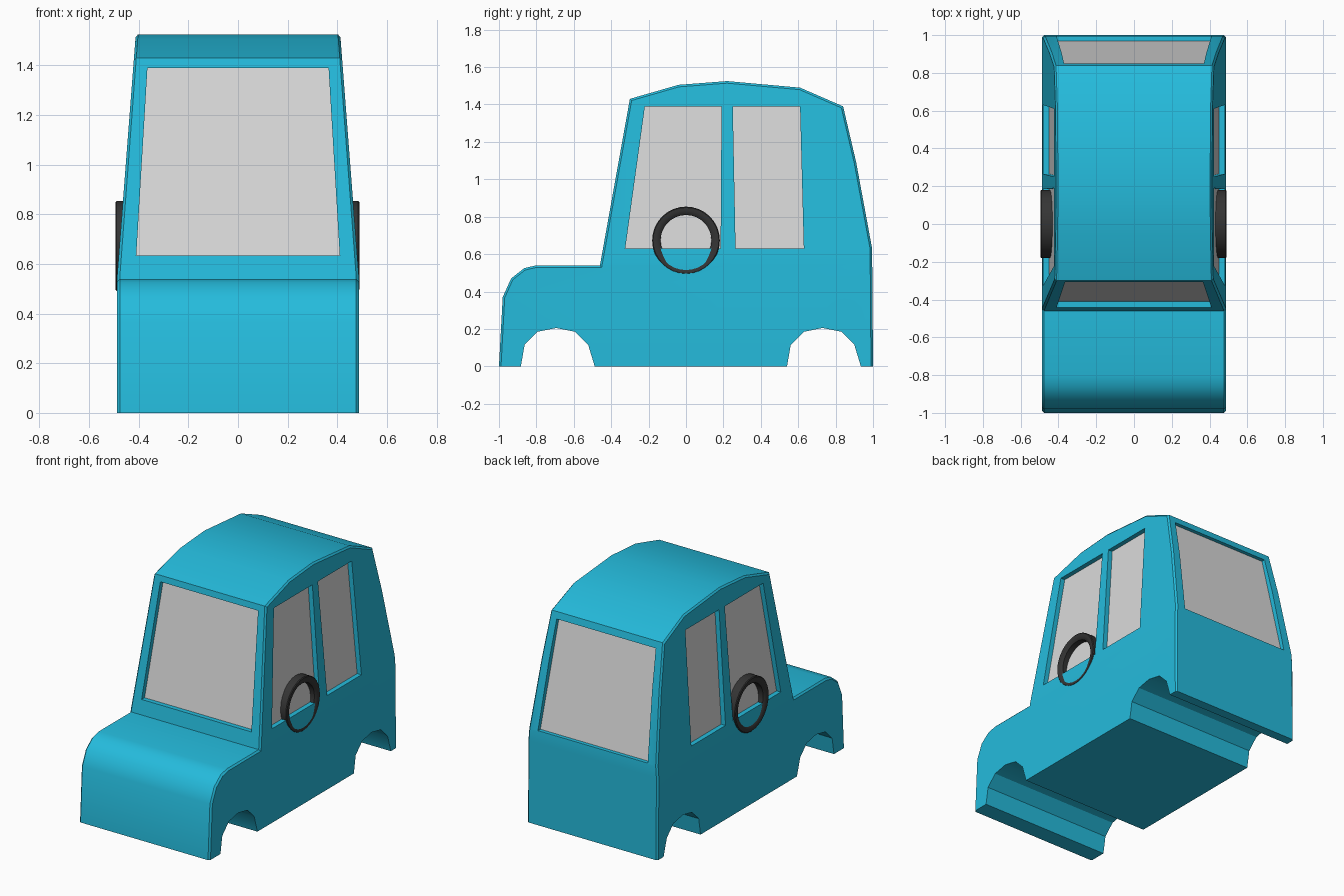
import bpy, bmesh, math
from mathutils import Vector

if "Cube" in bpy.data.objects:
    bpy.data.objects.remove(bpy.data.objects["Cube"])


def material(name, rgb):
    m = bpy.data.materials.new(name)
    m.diffuse_color = (*rgb, 1)
    m.use_nodes = True
    m.node_tree.nodes["Principled BSDF"].inputs["Base Color"].default_value = m.diffuse_color
    return m


TEAL = material("teal paint", (0.018, 0.50, 0.72))
GLASS = material("pale grey glass", (0.70, 0.70, 0.70))
BLACK = material("black rubber", (0.035, 0.035, 0.035))


def make(name, bm, mat, smooth=False):
    bmesh.ops.recalc_face_normals(bm, faces=bm.faces[:])
    me = bpy.data.meshes.new(name)
    bm.to_mesh(me)
    bm.free()
    ob = bpy.data.objects.new(name, me)
    bpy.context.collection.objects.link(ob)
    me.materials.append(mat)
    if smooth:
        smooth_by_angle(ob)
    return ob


def smooth_by_angle(ob):
    bpy.ops.object.select_all(action='DESELECT')
    ob.select_set(True)
    bpy.context.view_layer.objects.active = ob
    bpy.ops.object.shade_smooth_by_angle(angle=math.radians(32))


BELT, WIDE, SLOPE = 0.55, 0.487, 0.077


def half_width(z):
    return WIDE - max(0, z - BELT) * SLOPE


# body: side profile (y, z), upper outline then wheel arches along the bottom
upper = [(-1, 0), (-0.98, 0.37), (-0.935, 0.47), (-0.865, 0.525), (-0.80, 0.54), (-0.46, 0.54),
         (-0.30, 1.43), (-0.04, 1.505), (0.22, 1.525), (0.61, 1.49), (0.84, 1.39),
         (0.91, 1.09), (0.995, 0.63), (1, 0)]
arch = [(-0.19, 0), (-0.17, 0.115), (-0.10, 0.185), (0, 0.205),
        (0.10, 0.185), (0.17, 0.115), (0.205, 0)]
lower = [(0.73 - y, z) for y, z in reversed([(-y, z) for y, z in arch])]
lower = sorted([(0.73 + y, z) for y, z in arch], reverse=True) + \
        sorted([(-0.693 + y, z) for y, z in arch], reverse=True)
profile = upper + lower

bm = bmesh.new()
sides = [[bm.verts.new((s * WIDE, y, z)) for y, z in profile] for s in (-1, 1)]
n = len(profile)
for i in range(n):
    j = (i + 1) % n
    bm.faces.new((sides[0][i], sides[0][j], sides[1][j], sides[1][i]))
for ring in sides:
    bm.faces.new(ring)
bmesh.ops.recalc_face_normals(bm, faces=bm.faces[:])
# small chamfer along the upper outline
rim = [bm.edges.get((ring[i], ring[i + 1])) for ring in sides for i in range(len(upper) - 1)]
bmesh.ops.bevel(bm, geom=rim, offset=0.011, segments=1, affect='EDGES', profile=0.5)
# cabin leans inward above the belt line
bmesh.ops.bisect_plane(bm, geom=bm.verts[:] + bm.edges[:] + bm.faces[:],
                       plane_co=(0, 0, BELT), plane_no=(0, 0, 1))
for v in bm.verts:
    v.co.x *= half_width(v.co.z) / WIDE
body = make("car_body", bm, TEAL)


# windows: a slab over four points, between two offsets along an axis
def slab(name, points, direction, inner, outer, mat):
    bm = bmesh.new()
    d = Vector(direction)
    a = [bm.verts.new(Vector(p) + d * inner) for p in points]
    b = [bm.verts.new(Vector(p) + d * outer) for p in points]
    bm.faces.new(a)
    bm.faces.new(b)
    for i in range(4):
        j = (i + 1) % 4
        bm.faces.new((a[i], a[j], b[j], b[i]))
    return make(name, bm, mat)


DEPTH = 0.035
windows = []
for side, s in (("right", 1), ("left", -1)):
    for label, quad in (("front", [(-0.325, 0.63), (0.185, 0.63), (0.19, 1.39), (-0.22, 1.39)]),
                        ("rear", [(0.265, 0.63), (0.63, 0.63), (0.61, 1.39), (0.25, 1.39)])):
        pts = [(s * (half_width(z) - DEPTH), y, z) for y, z in quad]
        windows.append((f"{side}_{label}_window", pts, (s, 0, 0)))
windows.append(("windshield", [(-0.41, -0.408, 0.635), (0.41, -0.408, 0.635),
                               (0.365, -0.272, 1.39), (-0.365, -0.272, 1.39)], (0, -1, 0)))
windows.append(("rear_window", [(-0.41, 0.965, 0.635), (0.41, 0.965, 0.635),
                                (0.37, 0.822, 1.345), (-0.37, 0.822, 1.345)], (0, 1, 0)))

for name, pts, d in windows:
    cutter = slab(name + "_cutter", pts, d, 0, 0.12, TEAL)
    cutter.hide_render = True
    mod = body.modifiers.new("cut", 'BOOLEAN')
    mod.operation = 'DIFFERENCE'
    mod.solver = 'EXACT'
    mod.object = cutter
    bpy.context.view_layer.objects.active = body
    bpy.ops.object.modifier_apply(modifier=mod.name)
    bpy.data.objects.remove(cutter)
    slab(name, pts, d, -0.004, 0.003, GLASS)
smooth_by_angle(body)


# tyre rings poking through the doors: section (radius, x) turned about x
def tyre(name, s, shift):
    section = [(0.136, 0.37), (0.136, 0.474), (0.146, 0.482), (0.160, 0.486),
               (0.176, 0.487), (0.181, 0.482), (0.181, 0.37)]
    bm = bmesh.new()
    seg = 32
    rings = []
    for k in range(seg):
        a = 2 * math.pi * k / seg
        rings.append([bm.verts.new((s * (x + shift), r * math.sin(a), 0.673 + r * math.cos(a)))
                      for r, x in section])
    m = len(section)
    for k in range(seg):
        p, q = rings[k], rings[(k + 1) % seg]
        for i in range(m):
            j = (i + 1) % m
            bm.faces.new((p[i], p[j], q[j], q[i]))
    return make(name, bm, BLACK, smooth=True)


tyre("right_tyre", 1, 0.0015)
tyre("left_tyre", -1, 0.007)
